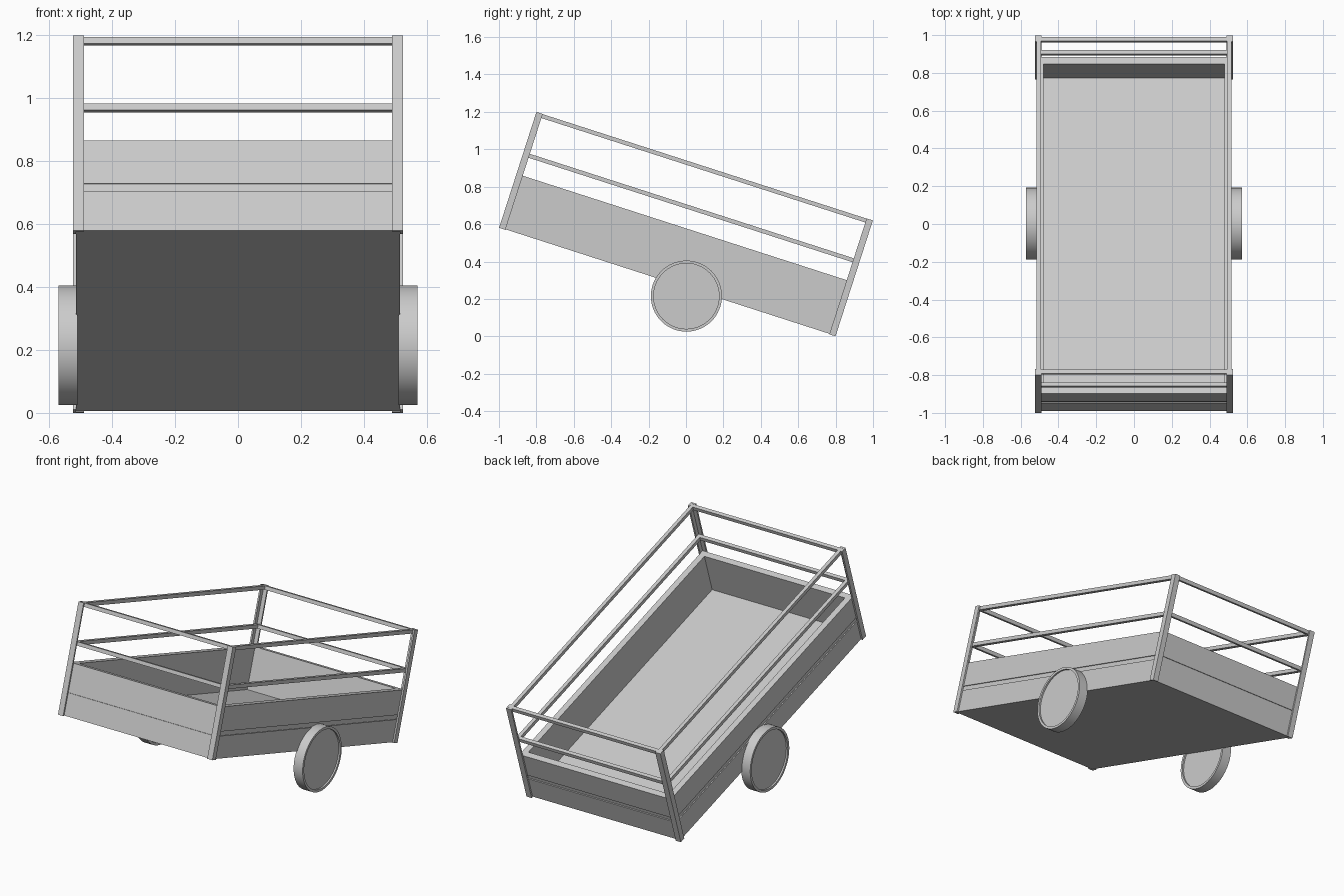
import bpy, bmesh
from math import radians, cos, sin, pi
from mathutils import Matrix

if "Cube" in bpy.data.objects:
    bpy.data.objects.remove(bpy.data.objects["Cube"])

# tilted frame of the cart body: x across, y along its length, z up its height
TILT = Matrix.Translation((0, -0.1, 0.29)) @ Matrix.Rotation(radians(-17.87), 4, 'X')


def finish(name, bm, matrix=Matrix.Identity(4)):
    bmesh.ops.recalc_face_normals(bm, faces=bm.faces)
    bm.transform(matrix)
    mesh = bpy.data.meshes.new(name)
    bm.to_mesh(mesh)
    bm.free()
    ob = bpy.data.objects.new(name, mesh)
    bpy.context.collection.objects.link(ob)
    return ob


def loft(name, loops, matrix, closed=False):
    """Skin a series of vertex loops; either cap the ends or join last to first."""
    bm = bmesh.new()
    rows = [[bm.verts.new(p) for p in loop] for loop in loops]
    pairs = list(zip(rows, rows[1:])) + ([(rows[-1], rows[0])] if closed else [])
    for a, b in pairs:
        n = len(a)
        for i in range(n):
            j = (i + 1) % n
            bm.faces.new((a[i], a[j], b[j], b[i]))
    if not closed:
        bm.faces.new(rows[0])
        bm.faces.new(rows[-1])
    return finish(name, bm, matrix)


def rect(hx, hy, z):
    return [(-hx, -hy, z), (hx, -hy, z), (hx, hy, z), (-hx, hy, z)]


# tray with a shallow groove around the outside
HX, HY, WALL, G = 0.515, 0.935, 0.037, 0.006
loft("tray", [rect(HX, HY, 0.003), rect(HX, HY, 0.134),
              rect(HX - G, HY - G, 0.134), rect(HX - G, HY - G, 0.16),
              rect(HX, HY, 0.16), rect(HX, HY, 0.304),
              rect(HX - WALL, HY - WALL, 0.304),
              rect(HX - WALL, HY - WALL, 0.058)], TILT)

# guard rails running around the cart
for name, z0, z1 in (("middle_rail", 0.405, 0.427), ("top_rail", 0.628, 0.65)):
    t = 0.022
    loft(name, [rect(HX, HY, z0), rect(HX, HY, z1),
                rect(HX - t, HY - t, z1), rect(HX - t, HY - t, z0)], TILT, closed=True)

# angle-iron corner posts
X, Y, LEG, T = 0.525, 0.945, 0.035, 0.01
angle = [(X, Y), (X - LEG, Y), (X - LEG, Y - T), (X - T, Y - T), (X - T, Y - LEG), (X, Y - LEG)]
for sx, side in ((1, "right"), (-1, "left")):
    for sy, end in ((-1, "front"), (1, "back")):
        loft(f"{end}_{side}_post",
             [[(sx * x, sy * y, z) for x, y in angle] for z in (0, 0.651)], TILT)

# wheels with a raised rim on both faces
SEG = 64
profile = [(0.175, 0.520), (0.175, 0.510), (0.19, 0.510),
           (0.19, 0.571), (0.175, 0.571), (0.175, 0.561)]
for sx, side in ((1, "right"), (-1, "left")):
    wheel = loft(f"{side}_wheel",
                 [[(sx * x, r * cos(2 * pi * i / SEG), r * sin(2 * pi * i / SEG))
                   for i in range(SEG)] for r, x in profile],
                 Matrix.Translation((0, 0.002, 0.215)))
    bpy.ops.object.select_all(action='DESELECT')
    wheel.select_set(True)
    bpy.context.view_layer.objects.active = wheel
    bpy.ops.object.shade_smooth_by_angle(angle=radians(30))
